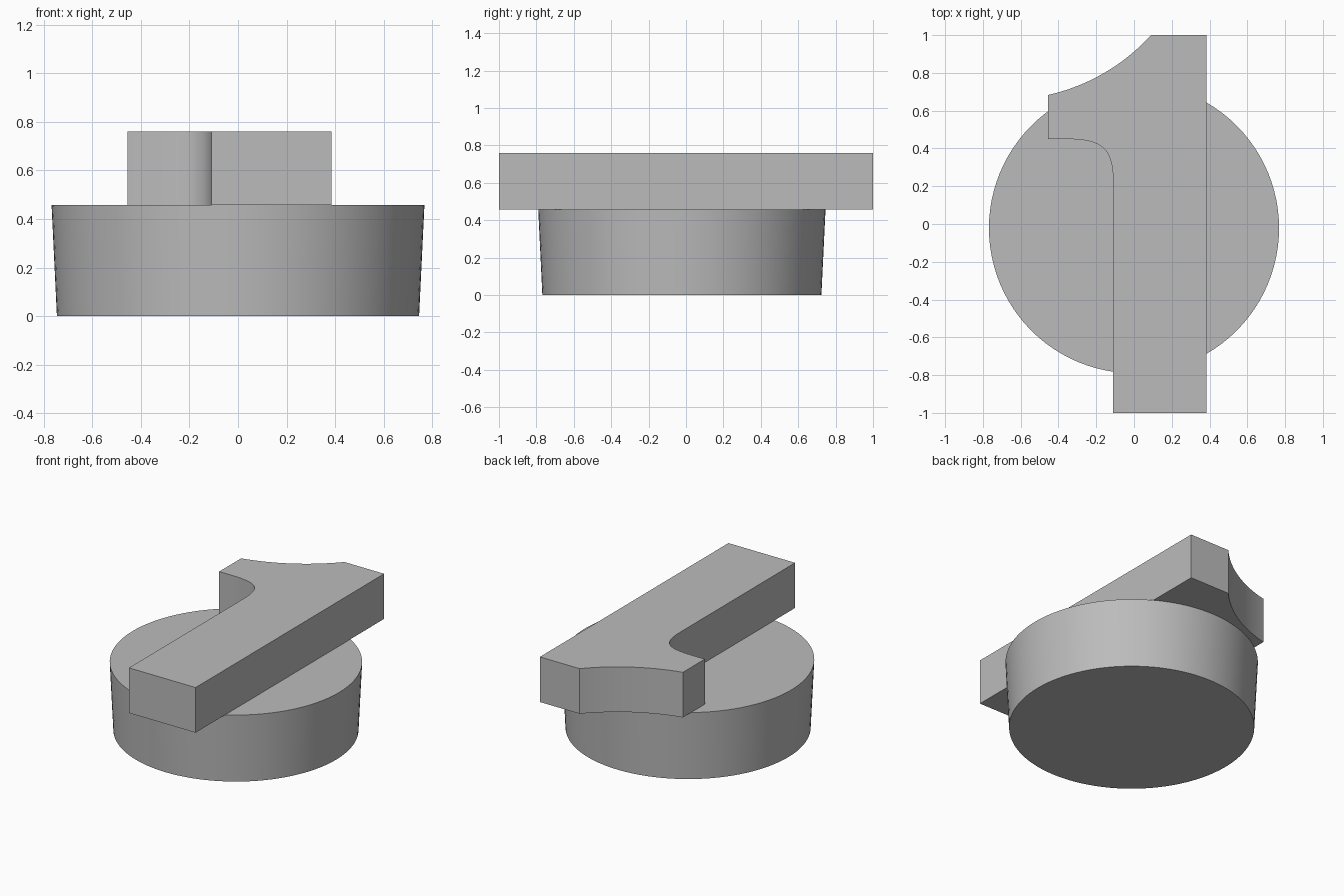
import bpy
import bmesh
import math
from mathutils import Vector
from mathutils.geometry import interpolate_bezier

cube = bpy.data.objects.get("Cube")
if cube:
    bpy.data.objects.remove(cube, do_unlink=True)

grey = bpy.data.materials.new("plain grey")
grey.use_nodes = True
colour = (0.5, 0.5, 0.5, 1)
grey.diffuse_color = colour
grey.node_tree.nodes["Principled BSDF"].inputs["Base Color"].default_value = colour

BASE_TOP, TOP = 0.457, 0.76


def finish(obj, name):
    obj.name = name
    obj.data.materials.append(grey)
    bpy.ops.object.select_all(action="DESELECT")
    obj.select_set(True)
    bpy.context.view_layer.objects.active = obj
    bpy.ops.object.shade_smooth_by_angle(angle=math.radians(25))


def arc(start, end, radius, steps):
    """Points from start to end on a circle whose centre is left of the path."""
    a, b = Vector(start), Vector(end)
    chord = b - a
    side = Vector((-chord.y, chord.x)).normalized()
    centre = (a + b) / 2 + side * math.sqrt(radius ** 2 - chord.length_squared / 4)
    p, q = a - centre, b - centre
    sweep = math.atan2(p.x * q.y - p.y * q.x, p.dot(q))
    turn = math.atan2(p.y, p.x)
    return [centre + radius * Vector((math.cos(turn + sweep * i / steps),
                                      math.sin(turn + sweep * i / steps)))
            for i in range(steps + 1)]


def corner(start, tip, end, pull, steps):
    """Rounded inside corner drawn as a Bezier curve."""
    s, t, e = Vector(start), Vector(tip), Vector(end)
    return interpolate_bezier(s, s.lerp(t, pull), e.lerp(t, pull), e, steps)


# Tapered round base
bpy.ops.mesh.primitive_cone_add(vertices=96, radius1=0.746, radius2=0.768,
                                depth=BASE_TOP, location=(0, -0.022, BASE_TOP / 2))
finish(bpy.context.object, "round_base")

# Bar with a hooked end: outline runs counter-clockwise
outline = [Vector(p) for p in ((-0.11, -1), (0.385, -1), (0.385, 1))]
outline += reversed(arc((-0.455, 0.683), (0.09, 1), 1.05, 20))
outline += [Vector((-0.455, 0.45))]
outline += corner((-0.37, 0.45), (-0.11, 0.45), (-0.11, 0.21), 0.8, 20)

bm = bmesh.new()
face = bm.faces.new([bm.verts.new((p.x, p.y, BASE_TOP)) for p in outline])
extruded = bmesh.ops.extrude_face_region(bm, geom=[face], use_keep_orig=True)
raised = [v for v in extruded["geom"] if isinstance(v, bmesh.types.BMVert)]
bmesh.ops.translate(bm, verts=raised, vec=(0, 0, TOP - BASE_TOP))
bmesh.ops.recalc_face_normals(bm, faces=bm.faces)
mesh = bpy.data.meshes.new("hooked_bar")
bm.to_mesh(mesh)
bm.free()
bar = bpy.data.objects.new("hooked_bar", mesh)
bpy.context.collection.objects.link(bar)
finish(bar, "hooked_bar")
